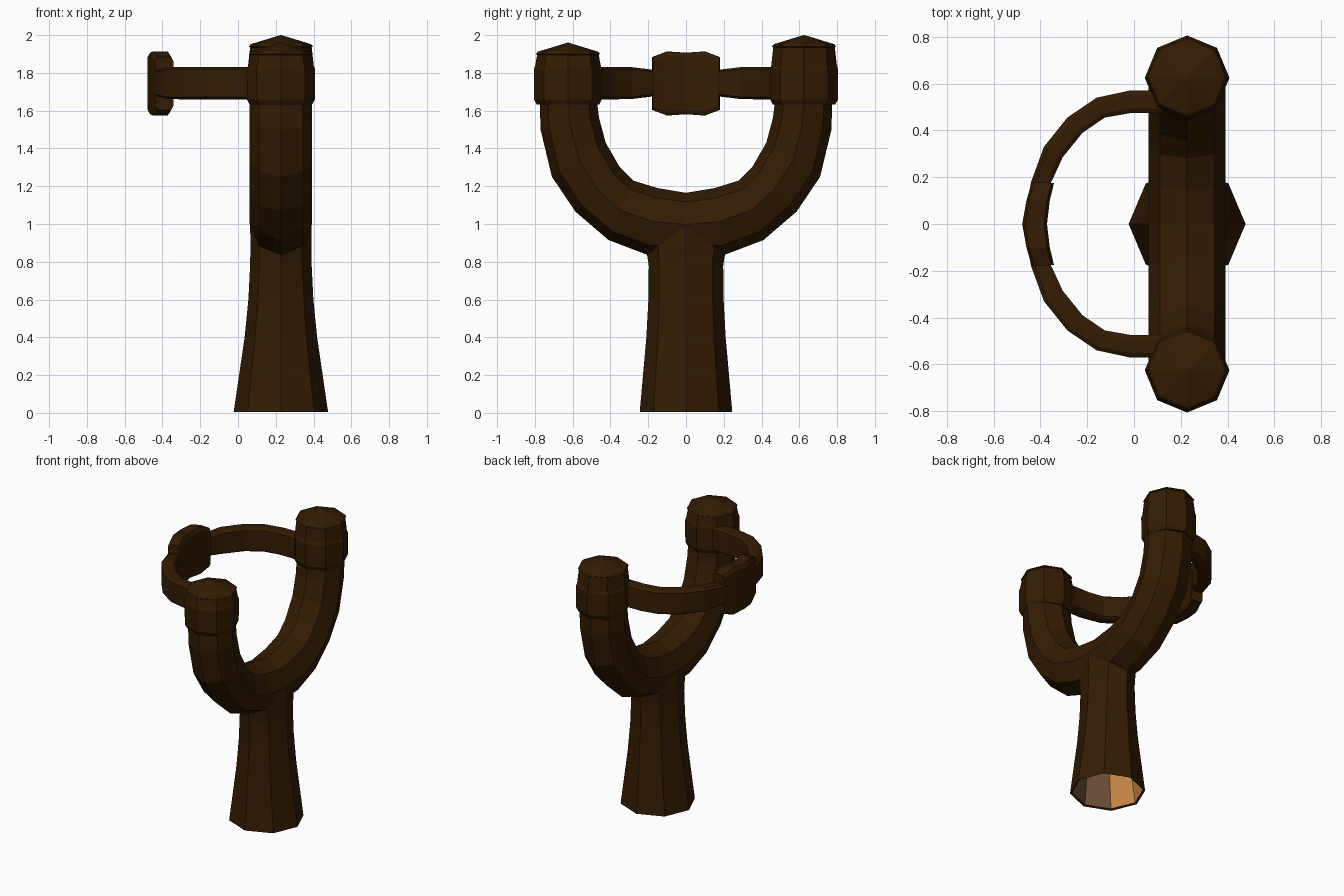
import bpy
import bmesh
from math import cos, sin, pi
from mathutils import Vector

cube = bpy.data.objects.get("Cube")
if cube:
    bpy.data.objects.remove(cube, do_unlink=True)

CX = 0.227      # x of the handle and fork
OCT = [k * pi / 4 for k in range(8)]


def material(name, colour):
    m = bpy.data.materials.new(name)
    m.use_nodes = True
    m.diffuse_color = colour
    bsdf = m.node_tree.nodes["Principled BSDF"]
    bsdf.inputs["Base Color"].default_value = colour
    bsdf.inputs["Roughness"].default_value = 0.9
    return m


DARK = material("dark wood", (0.033, 0.0118, 0.001, 1))
PALE = material("pale wood", (0.58, 0.245, 0.065, 1))
DULL = material("dull wood", (0.16, 0.08, 0.042, 1))


def loft(name, rings):
    """Skin a list of equal rings and close both ends."""
    bm = bmesh.new()
    rows = [[bm.verts.new(p) for p in ring] for ring in rings]
    n = len(rows[0])
    for a, b in zip(rows, rows[1:]):
        for k in range(n):
            j = (k + 1) % n
            bm.faces.new((a[k], a[j], b[j], b[k]))
    bm.faces.new(rows[0])
    bm.faces.new(rows[-1])
    bmesh.ops.recalc_face_normals(bm, faces=bm.faces)
    mesh = bpy.data.meshes.new(name)
    bm.to_mesh(mesh)
    bm.free()
    mesh.materials.append(DARK)
    obj = bpy.data.objects.new(name, mesh)
    bpy.context.collection.objects.link(obj)
    return obj


def level_ring(y, z, rx, ry):
    return [(CX + rx * cos(a), y + ry * sin(a), z) for a in OCT]


# Handle: hollow flared tube, from the inner top down to the rim and back up
profile = [(0.76, 0.14, 0.175), (0.4, 0.175, 0.19), (0.012, 0.236, 0.232),
           (0.004, 0.25, 0.245), (0.4, 0.192, 0.21), (0.6, 0.172, 0.199),
           (0.78, 0.163, 0.197), (0.88, 0.161, 0.213), (1.0, 0.163, 0.17)]
handle = loft("handle", [level_ring(0, *p) for p in profile])

# Bare wood inside the handle: dull on the front wall, pale elsewhere
handle.data.materials.append(PALE)
handle.data.materials.append(DULL)
for face in handle.data.polygons:
    out = face.center - Vector((CX, 0, 0))
    inward = face.normal.x * out.x + face.normal.y * out.y < 0
    if inward and 0.05 < out.z < 0.75:
        face.material_index = 2 if -out.y > abs(out.x) else 1

# Fork: octagonal tube through pairs of outer and inner (y, z) points
half = [((0.775, 1.68), (0.475, 1.68)), ((0.77, 1.5), (0.46, 1.56)),
        ((0.71, 1.25), (0.425, 1.43)), ((0.585, 1.065), (0.35, 1.3)),
        ((0.41, 0.915), (0.28, 1.23)), ((0.2, 0.835), (0.15, 1.19))]
middle = [((0, 0.83), (0, 1.165))]
mirrored = [((-o[0], o[1]), (-i[0], i[1])) for o, i in reversed(half)]
rings = []
for o, i in half + middle + mirrored:
    o, i = Vector((CX, *o)), Vector((CX, *i))
    mid, arm = (o + i) / 2, (o - i) / 2
    rings.append([mid + arm * cos(a) + Vector((0.165 * sin(a), 0, 0)) for a in OCT])
loft("fork", rings)

# Collared tips with shallow pointed tops, the back one slightly taller
for name, y, rise in (("back_tip", 0.625, 0.04), ("front_tip", -0.625, 0)):
    tip = [(1.632, 0.165), (1.66, 0.18), (1.82, 0.181), (1.837, 0.174),
           (1.895 + rise, 0.163), (1.9 + rise, 0.17), (1.912 + rise, 0.16),
           (1.96 + rise, 0.003)]
    loft(name, [level_ring(y, z, r, r) for z, r in tip])


def strap_ring(outer, inner, low, high, bevel, pinch):
    """Upright bevelled section between an outer and an inner (x, y) point."""
    o, i = Vector((*outer, 0)), Vector((*inner, 0))
    d = (i - o) * pinch
    up = Vector((0, 0, 1))
    return [o + d + up * low, o + up * (low + bevel), o + up * (high - bevel),
            o + d + up * high, i - d + up * high, i + up * (high - bevel),
            i + up * (low + bevel), i - d + up * low]


# Elastic band halves
band = [((0.12, 0.57), (0.12, 0.475), 0.086), ((-0.02, 0.57), (-0.01, 0.475), 0.086),
        ((-0.16, 0.54), (-0.125, 0.455), 0.086), ((-0.285, 0.455), (-0.22, 0.39), 0.086),
        ((-0.385, 0.33), (-0.305, 0.285), 0.085), ((-0.44, 0.18), (-0.36, 0.165), 0.07),
        ((-0.455, 0.1), (-0.39, 0.1), 0.07)]
for side, s in (("back", 1), ("front", -1)):
    loft(side + "_band", [strap_ring((o[0], s * o[1]), (i[0], s * i[1]),
                                     1.746 - h, 1.746 + h, 0.012, 0.2)
                          for o, i, h in band])

# Pouch: curved pad with clipped corners
pad = [((-0.437, 0.18), (-0.342, 0.175), 0.14), ((-0.46, 0.1), (-0.36, 0.1), 0.17),
       ((-0.478, 0), (-0.372, 0), 0.163)]
pad += [((o[0], -o[1]), (i[0], -i[1]), h) for o, i, h in reversed(pad[:2])]
loft("pouch", [strap_ring(o, i, 1.744 - h, 1.744 + h, 0.022, 0.12) for o, i, h in pad])
